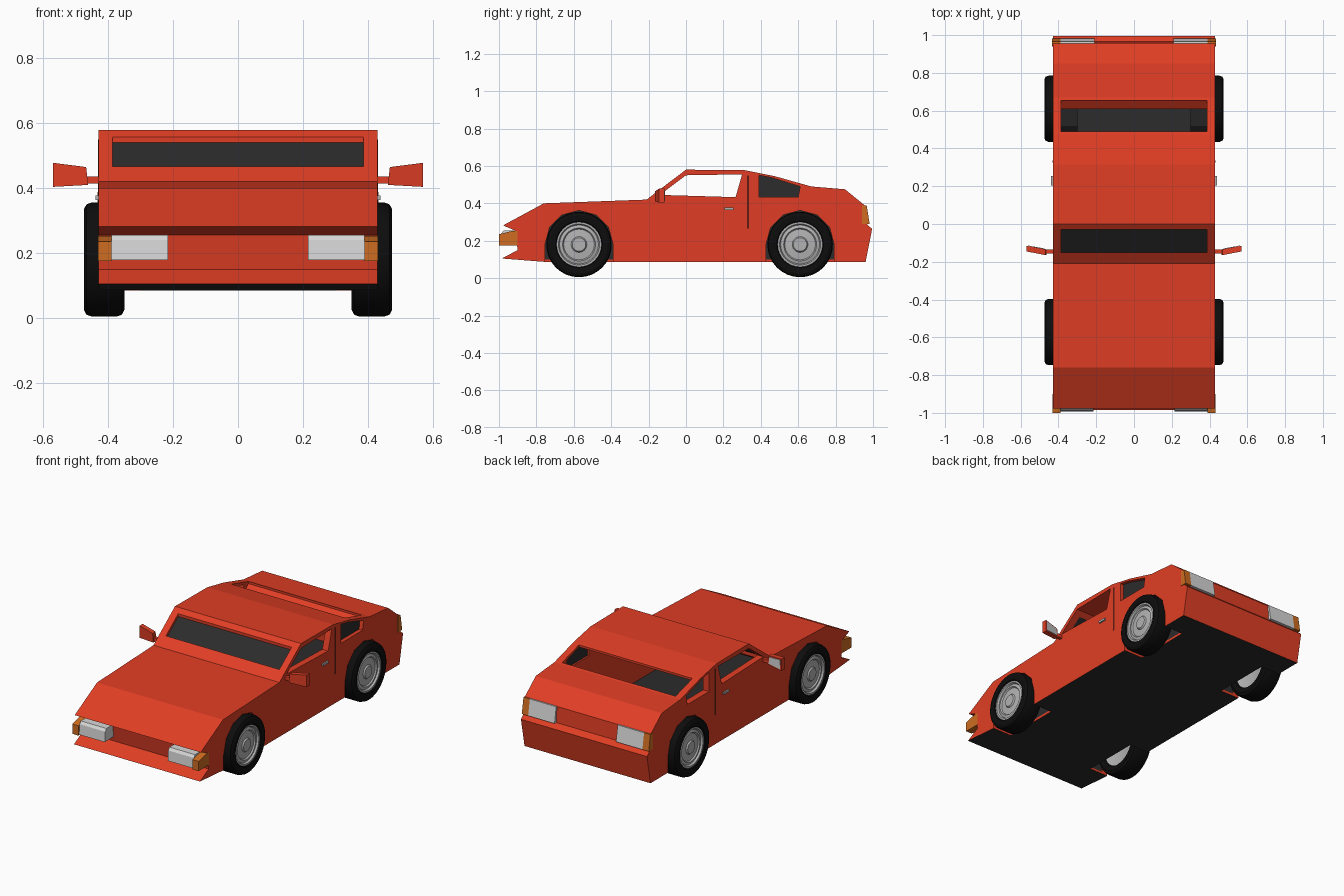
import bpy, bmesh, math

cube = bpy.data.objects.get("Cube")
if cube:
    bpy.data.objects.remove(cube, do_unlink=True)


def material(name, r, g, b):
    m = bpy.data.materials.new(name)
    m.use_nodes = True
    m.diffuse_color = (r, g, b, 1)
    m.node_tree.nodes["Principled BSDF"].inputs["Base Color"].default_value = (r, g, b, 1)
    return m


RED = material("red_paint", 0.75, 0.048, 0.018)
DARK = material("dark_floor", 0.025, 0.025, 0.025)
TYRE = material("black_rubber", 0.004, 0.004, 0.004)
RIM = material("grey_metal", 0.45, 0.45, 0.45)
LAMP = material("light_grey_lamp", 0.68, 0.68, 0.68)
ORANGE = material("orange_indicator", 0.62, 0.15, 0.015)
SEAM = material("dark_red_seam", 0.12, 0.012, 0.006)


def finish(name, bm, mat):
    bmesh.ops.recalc_face_normals(bm, faces=bm.faces)
    mesh = bpy.data.meshes.new(name)
    bm.to_mesh(mesh)
    bm.free()
    mesh.materials.append(mat)
    ob = bpy.data.objects.new(name, mesh)
    bpy.context.collection.objects.link(ob)
    return ob


def prism(name, pts, x0, x1, mat):
    """Extrude a side outline of (y, z) points from x0 to x1."""
    bm = bmesh.new()
    face = bm.faces.new([bm.verts.new((x0, y, z)) for y, z in pts])
    ext = bmesh.ops.extrude_face_region(bm, geom=[face])
    verts = [v for v in ext["geom"] if isinstance(v, bmesh.types.BMVert)]
    bmesh.ops.translate(bm, verts=verts, vec=(x1 - x0, 0, 0))
    return finish(name, bm, mat)


def box(y0, y1, z0, z1):
    return [(y0, z0), (y1, z0), (y1, z1), (y0, z1)]


def lathe(name, profile, centre, side, mat, steps=32):
    """Spin (x, radius) points around the axle."""
    bm = bmesh.new()
    vs = [bm.verts.new((side * x, centre[0], centre[1] + r)) for x, r in profile]
    edges = [bm.edges.new(p) for p in zip(vs, vs[1:])]
    bmesh.ops.spin(bm, geom=vs + edges, cent=(0, *centre), axis=(1, 0, 0),
                   angle=math.tau, steps=steps)
    bmesh.ops.remove_doubles(bm, verts=bm.verts, dist=0.0005)
    return finish(name, bm, mat)


def cut(target, cutter):
    mod = target.modifiers.new("cut", "BOOLEAN")
    mod.operation, mod.solver, mod.object = "DIFFERENCE", "EXACT", cutter
    bpy.context.view_layer.objects.active = target
    bpy.ops.object.modifier_apply(modifier=mod.name)
    bpy.data.objects.remove(cutter, do_unlink=True)


# Body shell
outer = [(-.985, .105), (-.9, .15), (-.915, .255), (-.978, .282), (-.76, .4),
         (-.21, .42), (-.165, .455), (0, .58), (.315, .577), (.475, .545),
         (.67, .49), (.85, .475), (.958, .387), (.965, .29), (.995, .263),
         (.96, .085), (-.727, .085)]
inner = [(-.86, .1), (-.875, .25), (-.74, .37), (-.2, .385), (-.15, .42),
         (.02, .55), (.31, .545), (.47, .513), (.66, .455), (.84, .44),
         (.93, .37), (.94, .1)]
body = prism("body", outer, -.43, .43, RED)
cut(body, prism("hollow", inner, -.39, .39, RED))

# Window openings
door_window = [(-.14, .445), (0, .55), (.3, .555), (.265, .433)]
quarter_window = [(.39, .433), (.39, .55), (.455, .538), (.61, .49), (.6, .433)]
for pts, w in ((door_window, .6), (quarter_window, .6),
               (box(-.15, -.03, .41, .7), .387), (box(.49, .655, .44, .7), .387)):
    cut(body, prism("opening", pts, -w, w, RED))

# Wheel arches with dark linings
AXLES = {"front": -.572, "rear": .61}
AXLE_Z = .18


def arch(yc, r, z0):
    pts = [(yc + r * math.cos(a), AXLE_Z + r * math.sin(a))
           for a in (math.pi * i / 6 for i in range(7))]
    return [(yc + r, z0)] + pts + [(yc - r, z0)]


for end, yc in AXLES.items():
    for side, s in (("left", 1), ("right", -1)):
        cut(body, prism("arch", arch(yc, .182, 0), s * .3, s * .6, RED))
        well = prism(f"{end}_{side}_wheel_well", arch(yc, .184, .086), s * .299, s * .428, DARK)
        bm = bmesh.new()
        bm.from_mesh(well.data)
        bm.normal_update()
        gone = [f for f in bm.faces if f.normal.z < -.9 or
                abs(f.calc_center_median().x) > .42]
        bmesh.ops.delete(bm, geom=gone, context="FACES")
        bm.to_mesh(well.data)
        bm.free()

# Dark floor, above and below
body.data.materials.clear()
for m in (RED, DARK):
    body.data.materials.append(m)
for p in body.data.polygons:
    p.material_index = int(p.center.z < .11 and abs(p.normal.z) > .9)

# Glass and rear shelf
prism("windscreen", [(-.165, .435), (-.015, .552), (-.015, .547), (-.165, .43)], -.388, .388, DARK)
prism("left_quarter_glass", quarter_window, .4, .406, DARK)
prism("rear_window_shelf", [(.66, .485), (.61, .445), (.61, .437), (.66, .475)], -.387, .387, RED)

# Wheels
tyre_profile = [(.37, .115), (.355, .125), (.35, .155), (.358, .17), (.372, .175),
                (.453, .175), (.467, .17), (.475, .155), (.472, .125), (.46, .115)]
rim_profile = [(.375, 0), (.375, .1), (.365, .118), (.466, .12), (.466, .11),
               (.455, .104), (.46, .088), (.452, .082), (.456, .042),
               (.464, .036), (.464, 0)]
for end, yc in AXLES.items():
    for side, s in (("left", 1), ("right", -1)):
        for part, prof, mat in (("tyre", tyre_profile, TYRE), ("rim", rim_profile, RIM)):
            ob = lathe(f"{end}_{side}_{part}", prof, (yc, AXLE_Z), s, mat)
            bpy.ops.object.select_all(action="DESELECT")
            ob.select_set(True)
            bpy.context.view_layer.objects.active = ob
            bpy.ops.object.shade_smooth_by_angle(angle=math.radians(30))

# Lamps, handles, seams and mirrors on both sides
headlamp = [(-.89, .18), (-.992, .178), (-.987, .24), (-.975, .256), (-.89, .256)]
front_indicator = [(-.9, .175), (-1, .175), (-1, .235), (-.925, .253), (-.9, .253)]
tail_lamp = [(.94, .388), (.966, .388), (.982, .29), (.94, .29)]
for side, s in (("left", 1), ("right", -1)):
    prism(f"{side}_headlamp", headlamp, s * .215, s * .39, LAMP)
    prism(f"{side}_front_indicator", front_indicator, s * .39, s * .431, ORANGE)
    prism(f"{side}_tail_lamp", tail_lamp, s * .21, s * .39, LAMP)
    prism(f"{side}_rear_indicator", tail_lamp, s * .39, s * .433, ORANGE)
    prism(f"{side}_door_handle", box(.205, .255, .364, .377), s * .428, s * .439, RIM)
    prism(f"{side}_door_seam", box(.326, .337, .265, .55), s * .428, s * .4315, SEAM)
    prism(f"{side}_mirror_stalk", box(-.155, -.135, .415, .436), s * .425, s * .475, RED)
    # Mirror housing flares and tilts outward
    mirror = prism(f"{side}_mirror", box(-.165, -.135, .41, .465), s * .468, s * .57, RED)
    glass = prism(f"{side}_mirror_glass", box(-.136, -.132, .418, .458), s * .478, s * .562, LAMP)
    for ob in (mirror, glass):
        for v in ob.data.vertices:
            t = (abs(v.co.x) - .468) / .102
            v.co.y += .02 * t
            if v.co.z > .44:
                v.co.z += .013 * t
            else:
                v.co.x -= s * .006 * (1 - t)
                v.co.z -= .006 * t
